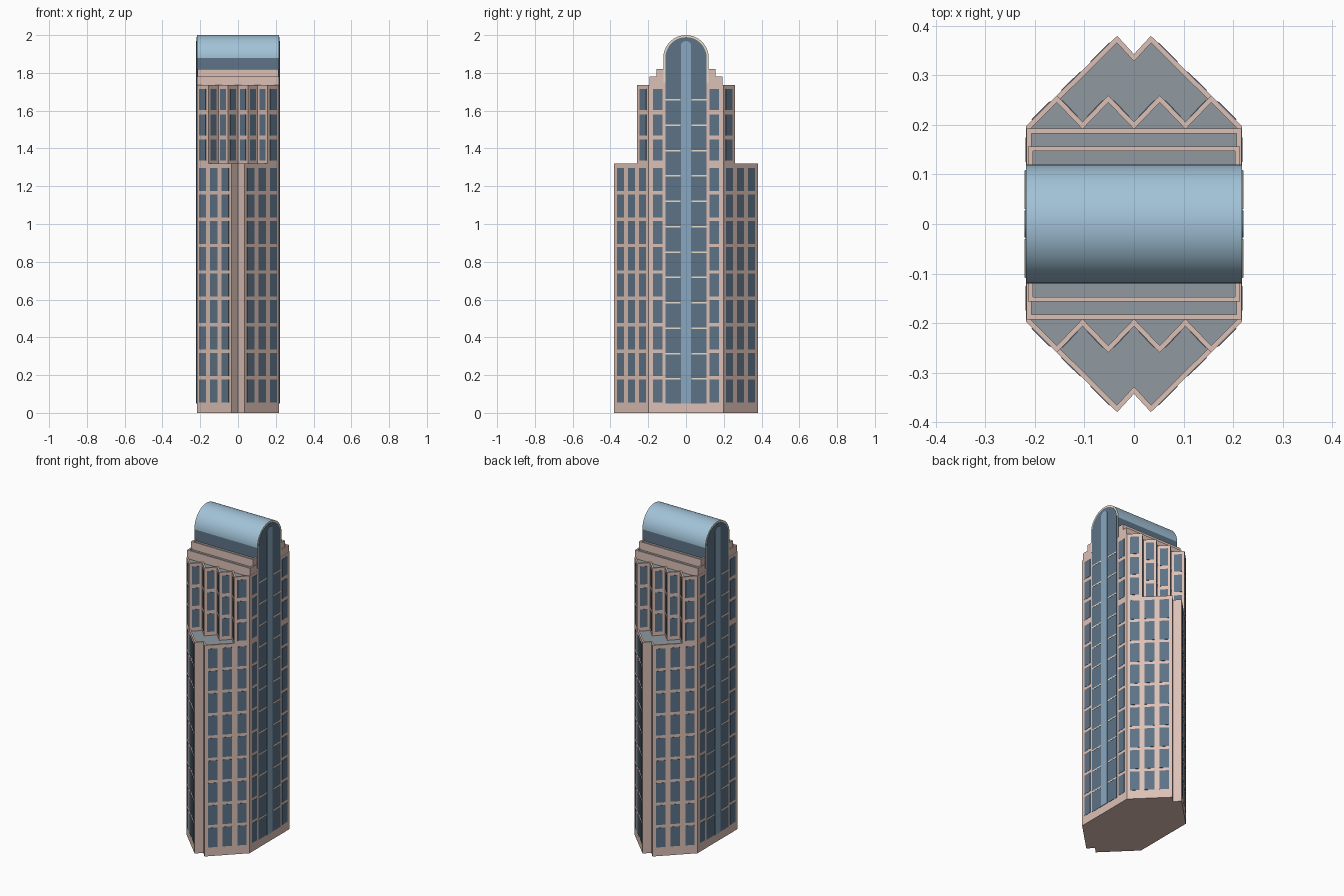
import bpy, bmesh, math
from mathutils import Vector

if "Cube" in bpy.data.objects:
    bpy.data.objects.remove(bpy.data.objects["Cube"])


def material(name, rgb):
    m = bpy.data.materials.new(name)
    m.diffuse_color = (*rgb, 1)
    m.use_nodes = True
    m.node_tree.nodes["Principled BSDF"].inputs["Base Color"].default_value = m.diffuse_color
    return m


STONE = material("pink_stone", (0.72, 0.53, 0.47))
CREAM = material("cream_trim", (0.80, 0.72, 0.60))
GLASS = material("dark_glass", (0.11, 0.17, 0.24))
STRIP = material("pale_glass", (0.25, 0.39, 0.53))
VAULT = material("vault_glass", (0.36, 0.54, 0.68))
ROOF = material("roof_grey", (0.28, 0.32, 0.35))


def finish(bm, name, mats):
    bmesh.ops.recalc_face_normals(bm, faces=bm.faces)
    me = bpy.data.meshes.new(name)
    bm.to_mesh(me)
    bm.free()
    for m in mats:
        me.materials.append(m)
    ob = bpy.data.objects.new(name, me)
    bpy.context.collection.objects.link(ob)
    return ob


def extrude(bm, pts, vec):
    """Closed prism from a planar outline; returns the far cap."""
    base = bm.faces.new([bm.verts.new(p) for p in pts])
    geo = bmesh.ops.extrude_face_region(bm, geom=[base], use_keep_orig=True)["geom"]
    bmesh.ops.translate(bm, verts=[g for g in geo if isinstance(g, bmesh.types.BMVert)], vec=vec)
    return [g for g in geo if isinstance(g, bmesh.types.BMFace)][0]


def block(name, outline, z0, z1, rim=0.01):
    """Stone tier with a raised parapet around a grey roof."""
    bm = bmesh.new()
    cap = extrude(bm, [(x, y, z0) for x, y in outline], (0, 0, z1 - z0))
    bmesh.ops.recalc_face_normals(bm, faces=bm.faces)
    bmesh.ops.inset_region(bm, faces=[cap], thickness=rim, use_even_offset=True)
    inner = list({v for v in cap.verts})
    # drop the inner face to form the parapet's inside wall
    geo = bmesh.ops.extrude_face_region(bm, geom=[cap])["geom"]
    bmesh.ops.translate(bm, verts=[g for g in geo if isinstance(g, bmesh.types.BMVert)], vec=(0, 0, -0.009))
    for g in geo:
        if isinstance(g, bmesh.types.BMFace):
            g.material_index = 1
    if cap.is_valid and cap not in geo:
        bm.faces.remove(cap)
    return finish(bm, name, [STONE, ROOF])


def mirrored(quarter):
    """Full outline from the +x +y quarter, running side to centre line."""
    back = quarter + [(-x, y) for x, y in reversed(quarter) if x > 0]
    return back + [(-x, -y) for x, y in back]


def box(bm, lo, hi):
    extrude(bm, [(lo[0], lo[1], lo[2]), (hi[0], lo[1], lo[2]), (hi[0], hi[1], lo[2]), (lo[0], hi[1], lo[2])],
            (0, 0, hi[2] - lo[2]))


def windows(name, a, b, columns, rows):
    """Thin panes on the wall a-b and its mirror images."""
    bm = bmesh.new()
    for sx in (1, -1):
        for sy in (1, -1):
            p, q = Vector((a[0] * sx, a[1] * sy, 0)), Vector((b[0] * sx, b[1] * sy, 0))
            d = (q - p).normalized()
            n = Vector((d.y, -d.x, 0)) * 0.0015
            for f0, f1 in columns:
                u, v = p.lerp(q, f0), p.lerp(q, f1)
                for z0, z1 in rows:
                    extrude(bm, [c + Vector((0, 0, z0)) for c in (u - n, v - n, v + n, u + n)], (0, 0, z1 - z0))
    return finish(bm, name, [GLASS])


def arch(r, z0, zc, n=32):
    arc = [(r * math.cos(math.pi * i / n), zc + r * math.sin(math.pi * i / n)) for i in range(n + 1)]
    return [(-r, z0), (r, z0)] + arc


# Stepped stone body
W, C = 0.218, 0.198
lower = [(W, C), (0.034, 0.38), (0, 0.343)]
upper = [(W, C), (0.156, 0.26), (0.104, 0.206), (0.052, 0.26), (0, 0.206)]
block("lower_tower", mirrored(lower), 0, 1.32)
block("upper_tower", mirrored(upper), 1.30, 1.735)
block("lower_setback", mirrored([(0.217, 0.193)]), 1.72, 1.78)
block("upper_setback", mirrored([(0.214, 0.157)]), 1.76, 1.82)

# Window grids
low_rows = [(0.055 + 0.14 * i, 0.055 + 0.14 * i + 0.122) for i in range(9)]
up_rows = [(1.335 + 0.134 * i, 1.335 + 0.134 * i + 0.112) for i in range(3)]
windows("lower_diagonal_windows", lower[0], lower[1], [(0.07, 0.27), (0.39, 0.60), (0.71, 0.92)], low_rows)
windows("side_windows", (W, 0.125), (W, 0.175), [(0, 1)], low_rows + up_rows)
windows("upper_corner_windows", upper[0], upper[1], [(0.2, 0.77)], up_rows)
for i in range(1, 4):
    windows(f"zigzag_windows_{i}", upper[i], upper[i + 1], [(0.2, 0.8)], up_rows)

# Barrel vault
bm = bmesh.new()
profile = arch(0.12, 1.75, 1.88)
extrude(bm, [(-0.218, y, z) for y, z in profile], (0.436, 0, 0))
bmesh.ops.remove_doubles(bm, verts=bm.verts, dist=1e-5)
bmesh.ops.recalc_face_normals(bm, faces=bm.faces)
for f in bm.faces:
    f.normal_update()
    f.material_index = 0 if abs(f.normal.x) > 0.9 else (2 if f.normal.z > 0.02 else 1)
vault = finish(bm, "barrel_vault", [CREAM, GLASS, VAULT])
bpy.context.view_layer.objects.active = vault
vault.select_set(True)
bpy.ops.object.shade_smooth_by_angle(angle=math.radians(30))

# Tall arched glass bays, floor lines and pale central strips on both ends
bays, strips, lines = bmesh.new(), bmesh.new(), bmesh.new()
for s in (-1, 1):
    extrude(bays, [(s * 0.215, y, z) for y, z in arch(0.109, 0.05, 1.88)], (s * 0.0045, 0, 0))
    extrude(strips, [(s * 0.216, y, z) for y, z in arch(0.027, 0.05, 1.942)], (s * 0.0055, 0, 0))
    for i in range(12):
        z = 0.18 + 0.1343 * i
        for t in (-1, 1):
            ys, xs = sorted((t * 0.03, t * 0.108)), sorted((s * 0.216, s * 0.2207))
            box(lines, (xs[0], ys[0], z - 0.004), (xs[1], ys[1], z + 0.004))
finish(bays, "arched_glass_bays", [GLASS])
finish(strips, "central_strips", [STRIP])
finish(lines, "bay_floor_lines", [CREAM])
